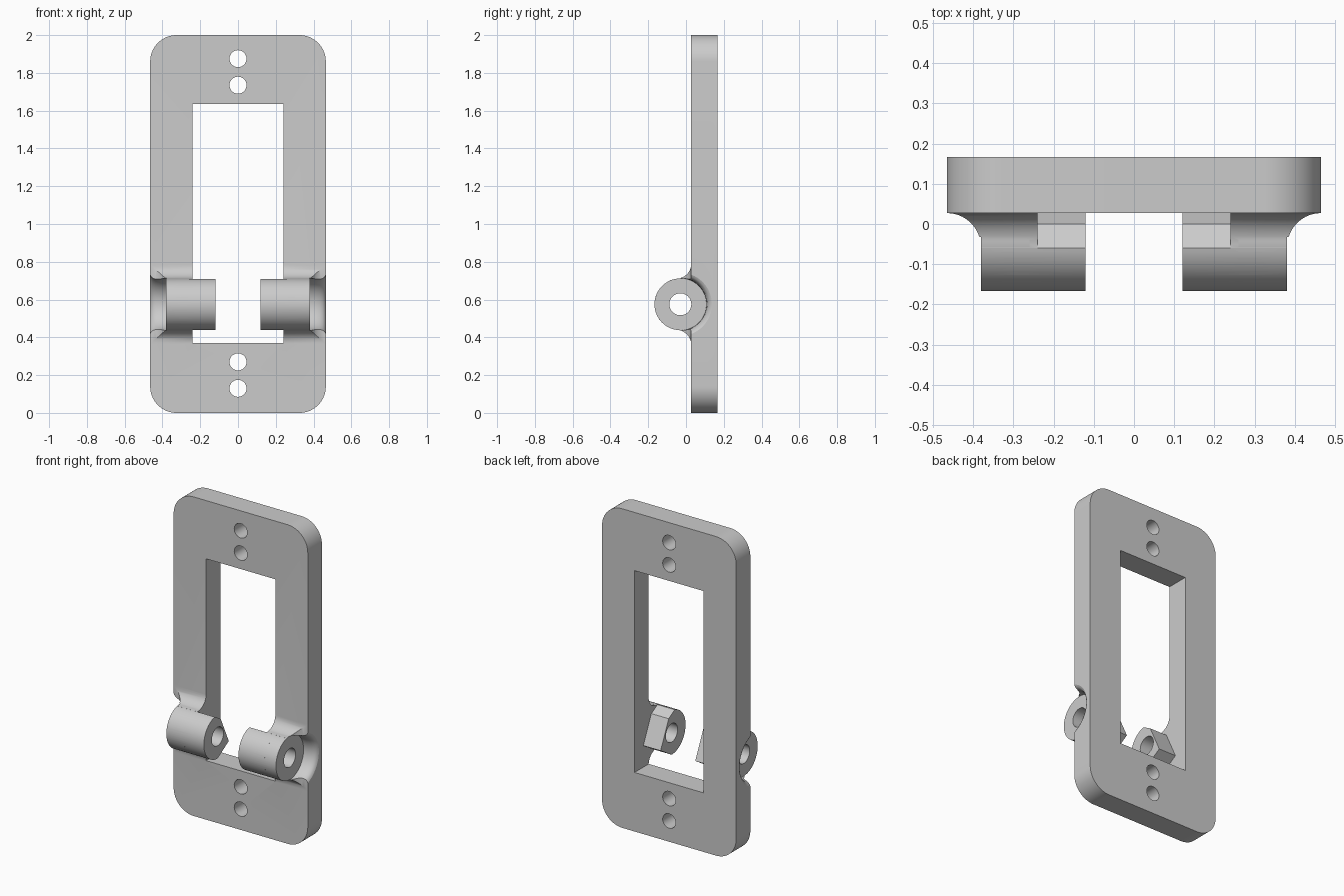
import bpy, bmesh
from math import sin, cos, pi, sqrt, radians

if "Cube" in bpy.data.objects:
    bpy.data.objects.remove(bpy.data.objects["Cube"])

AXIS_Y, AXIS_Z, LUG_R = -0.03, 0.575, 0.137
FRONT, BACK = 0.027, 0.167
LUG_IN, LUG_OUT, WINDOW_X, SIDE_X = 0.12, 0.38, 0.24, 0.465

grey = bpy.data.materials.new("light_grey")
grey.use_nodes = True
grey.diffuse_color = (0.6, 0.6, 0.6, 1)
grey.node_tree.nodes["Principled BSDF"].inputs["Base Color"].default_value = (0.6, 0.6, 0.6, 1)


def loft(name, rings):
    """Closed solid skinned through rings of equal point count."""
    bm = bmesh.new()
    loops = [[bm.verts.new(p) for p in ring] for ring in rings]
    n = len(loops[0])
    for a, b in zip(loops, loops[1:]):
        for i in range(n):
            j = (i + 1) % n
            bm.faces.new((a[i], a[j], b[j], b[i]))
    bm.faces.new(loops[0])
    bm.faces.new(loops[-1])
    bmesh.ops.recalc_face_normals(bm, faces=bm.faces)
    mesh = bpy.data.meshes.new(name)
    bm.to_mesh(mesh)
    bm.free()
    mesh.materials.append(grey)
    obj = bpy.data.objects.new(name, mesh)
    bpy.context.collection.objects.link(obj)
    return obj


def along_y(name, outline, y0, y1):
    return loft(name, [[(x, y, z) for x, z in outline] for y in (y0, y1)])


def along_x(name, outline, x0, x1):
    return loft(name, [[(x, AXIS_Y + y, AXIS_Z + z) for y, z in outline] for x in (x0, x1)])


def arc(r, start, end, steps, cx=0, cz=0):
    return [(cx + r * cos(start + (end - start) * i / steps),
             cz + r * sin(start + (end - start) * i / steps)) for i in range(steps + 1)]


def circle(r, cx=0, cz=0, steps=64):
    return arc(r, 0, 2 * pi, steps, cx, cz)[:-1]


def combine(target, tool, operation):
    mod = target.modifiers.new(operation.lower(), "BOOLEAN")
    mod.operation, mod.solver, mod.object = operation, "EXACT", tool
    bpy.context.view_layer.objects.active = target
    bpy.ops.object.modifier_apply(modifier=mod.name)
    bpy.data.objects.remove(tool)


# Rounded frame plate
corner = 0.14
outline = []
for k, (sx, top) in enumerate([(1, 1), (-1, 1), (-1, 0), (1, 0)]):
    cz = 2 - corner if top else corner
    outline += arc(corner, k * pi / 2, (k + 1) * pi / 2, 16, sx * (SIDE_X - corner), cz)
frame = along_y("hinge_frame", outline, FRONT, BACK)

# Window opening
window = [(-WINDOW_X, 0.37), (WINDOW_X, 0.37), (WINDOW_X, 1.635), (-WINDOW_X, 1.635)]
combine(frame, along_y("window_cutter", window, -0.5, 0.5), "DIFFERENCE")

# Screw holes
for z in (0.13, 0.27, 1.735, 1.875):
    combine(frame, along_y("screw_cutter", circle(0.045, 0, z, 48), -0.5, 0.5), "DIFFERENCE")

for s in (1, -1):
    # Flared footing that blends the lug into the plate
    rings = []
    flare, steps = FRONT + 0.06, 14
    for i in range(steps + 1):
        t = sin(i / steps * pi / 2)
        d = (1 - sqrt(max(0, 1 - t * t))) * (flare - 0.003)
        h = 0.134 + d * 0.9
        y = -0.06 + flare * t
        rings.append([(s * x, y, AXIS_Z + z) for x, z in
                      ((WINDOW_X, -h), (LUG_OUT + d, -h), (LUG_OUT + d, h), (WINDOW_X, h))])
    rings.append([(x, FRONT + 0.04, z) for x, y, z in rings[-1]])
    combine(frame, loft("footing", rings), "UNION")

    # Flared round notch outside the lug end
    profile = [(0.379, 0.138), (0.41, 0.139), (0.435, 0.143), (0.45, 0.149),
               (0.46, 0.157), (0.465, 0.167), (0.52, 0.167)]
    notch = loft("notch_cutter", [[(s * x, AXIS_Y + y, AXIS_Z + z) for y, z in circle(r)]
                                  for x, r in profile])
    combine(frame, notch, "DIFFERENCE")

    # Round lug, with a faceted back where it overhangs the window
    combine(frame, along_x("lug_barrel", circle(LUG_R), s * 0.26, s * LUG_OUT), "UNION")
    faceted = arc(LUG_R, radians(102.5), radians(270), 36) + [(0.11, -0.07), (0.03, 0.10)]
    combine(frame, along_x("lug_tip", faceted, s * LUG_IN, s * 0.3), "UNION")

# Pin bore through both lugs
combine(frame, along_x("pin_cutter", circle(0.058, steps=48), -0.6, 0.6), "DIFFERENCE")

# Smooth curves, keep edges sharp
bpy.ops.object.select_all(action="DESELECT")
frame.select_set(True)
bpy.context.view_layer.objects.active = frame
bpy.ops.object.shade_smooth_by_angle(angle=radians(25))
